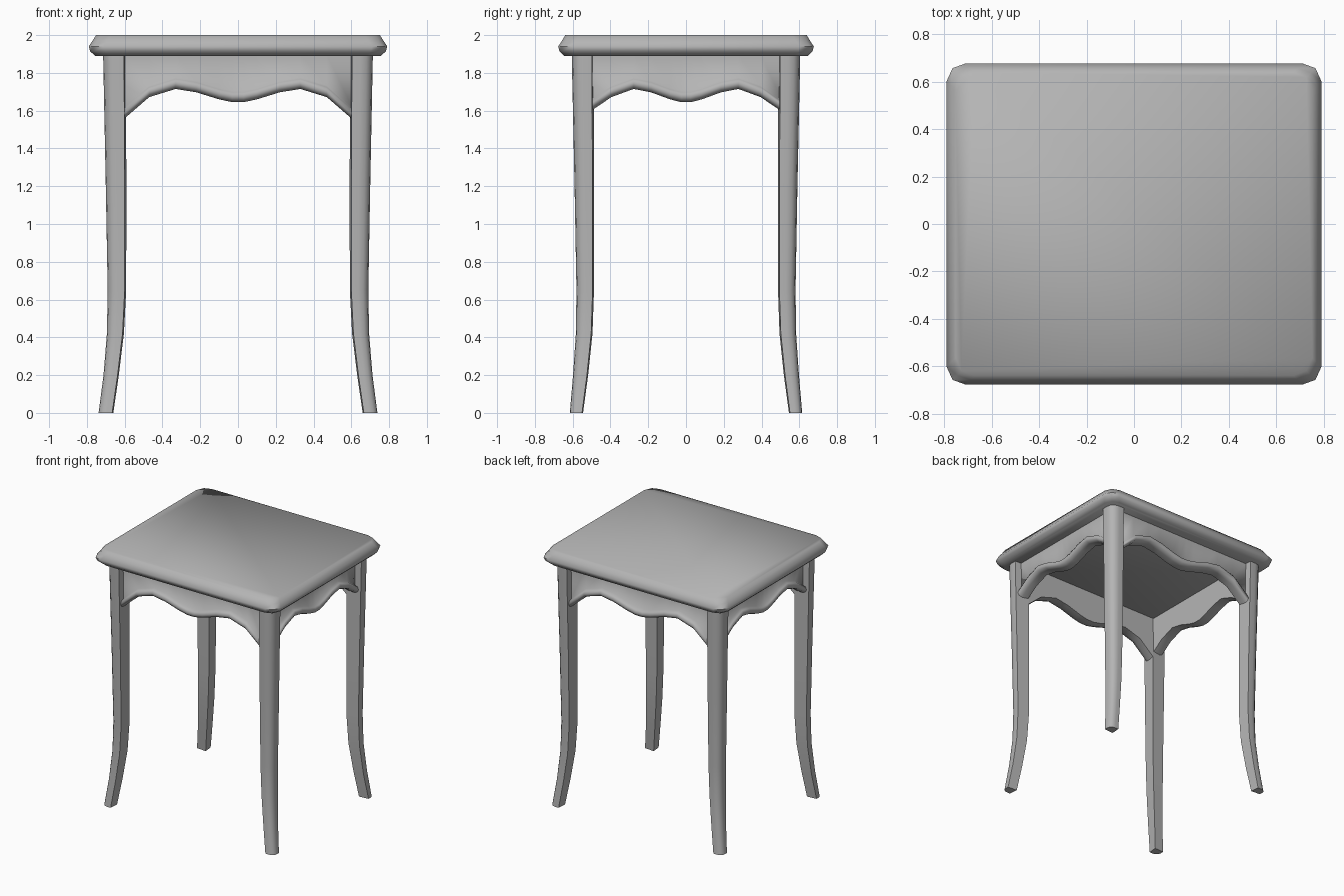
import bpy, bmesh

if "Cube" in bpy.data.objects:
    bpy.data.objects.remove(bpy.data.objects["Cube"])

grey = bpy.data.materials.new("dark_grey")
grey.diffuse_color = (0.46, 0.46, 0.46, 1)
grey.use_nodes = True
grey.node_tree.nodes["Principled BSDF"].inputs["Base Color"].default_value = grey.diffuse_color


def loft(name, rings, angle):
    """Skin a list of equal-length point rings and cap both ends."""
    bm = bmesh.new()
    loops = [[bm.verts.new(p) for p in ring] for ring in rings]
    n = len(loops[0])
    for a, b in zip(loops, loops[1:]):
        for i in range(n):
            j = (i + 1) % n
            bm.faces.new((a[i], a[j], b[j], b[i]))
    bm.faces.new(loops[0])
    bm.faces.new(loops[-1])
    bmesh.ops.recalc_face_normals(bm, faces=bm.faces)
    mesh = bpy.data.meshes.new(name)
    bm.to_mesh(mesh)
    bm.free()
    mesh.materials.append(grey)
    ob = bpy.data.objects.new(name, mesh)
    bpy.context.collection.objects.link(ob)
    bpy.ops.object.select_all(action='DESELECT')
    ob.select_set(True)
    bpy.context.view_layer.objects.active = ob
    bpy.ops.object.shade_smooth_by_angle(angle=angle)
    return ob


# Tabletop: rounded rectangle with a moulded edge
def outline(inset, z):
    hx, hy = 0.79 - inset, 0.677 - inset
    c = [(hx, hy - 0.075), (hx - 0.025, hy - 0.02), (hx - 0.08, hy)]
    pts = c + [(-x, y) for x, y in c[::-1]]
    pts += [(-x, -y) for x, y in c] + [(x, -y) for x, y in c[::-1]]
    return [(x, y, z) for x, y in pts]


edge = [(0.033, 1.89), (0.007, 1.915), (0, 1.94), (0.02, 1.97), (0.038, 2.0)]
loft("tabletop", [outline(i, z) for i, z in edge], 0.95)

# Legs: square inside, rounded on the outer corner, flaring at the foot
# z, inner x, outer x, inner y, outer y
stations = [(0, .66, .738, .545, .615), (.2, .631, .712, .518, .598),
            (.42, .604, .694, .495, .583), (.65, .592, .69, .487, .58),
            (1.2, .591, .70, .487, .59), (1.895, .594, .714, .489, .605)]
section = [(0, 0), (1, .08), (1, .45), (.95, .72), (.84, .84),
           (.72, .95), (.45, 1), (.08, 1)]
for sy, fb in ((-1, "front"), (1, "back")):
    for sx, lr in ((-1, "left"), (1, "right")):
        rings = [[(sx * (x0 + u * (x1 - x0)), sy * (y0 + v * (y1 - y0)), z)
                  for u, v in section] for z, x0, x1, y0, y1 in stations]
        loft(f"{fb}_{lr}_leg", rings, 0.7)

# Aprons: scalloped lower edge with a rounded bead standing proud
half_wave = [(0.03, 1.645), (0.10, 1.66), (0.22, 1.697), (0.33, 1.715),
             (0.47, 1.672), (0.605, 1.555)]
wave = [(-x, z) for x, z in half_wave[::-1]] + half_wave


def apron_ring(x, b):
    # distance outwards from the inner face, height
    return [(0, 1.895), (.062, 1.895), (.062, b + .062), (.083, b + .052),
            (.093, b + .032), (.083, b + .01), (.055, b), (0, b + .004)]


for s, name in ((-1, "front_apron"), (1, "back_apron")):
    loft(name, [[(x, s * (0.493 + d), z) for d, z in apron_ring(x, b)]
                for x, b in wave], 1.25)
for s, name in ((-1, "left_apron"), (1, "right_apron")):
    loft(name, [[(s * (0.598 + d), x * 0.84, z)
                 for d, z in apron_ring(x, b + 0.04 * (abs(x) > 0.6))]
                for x, b in wave], 1.25)
